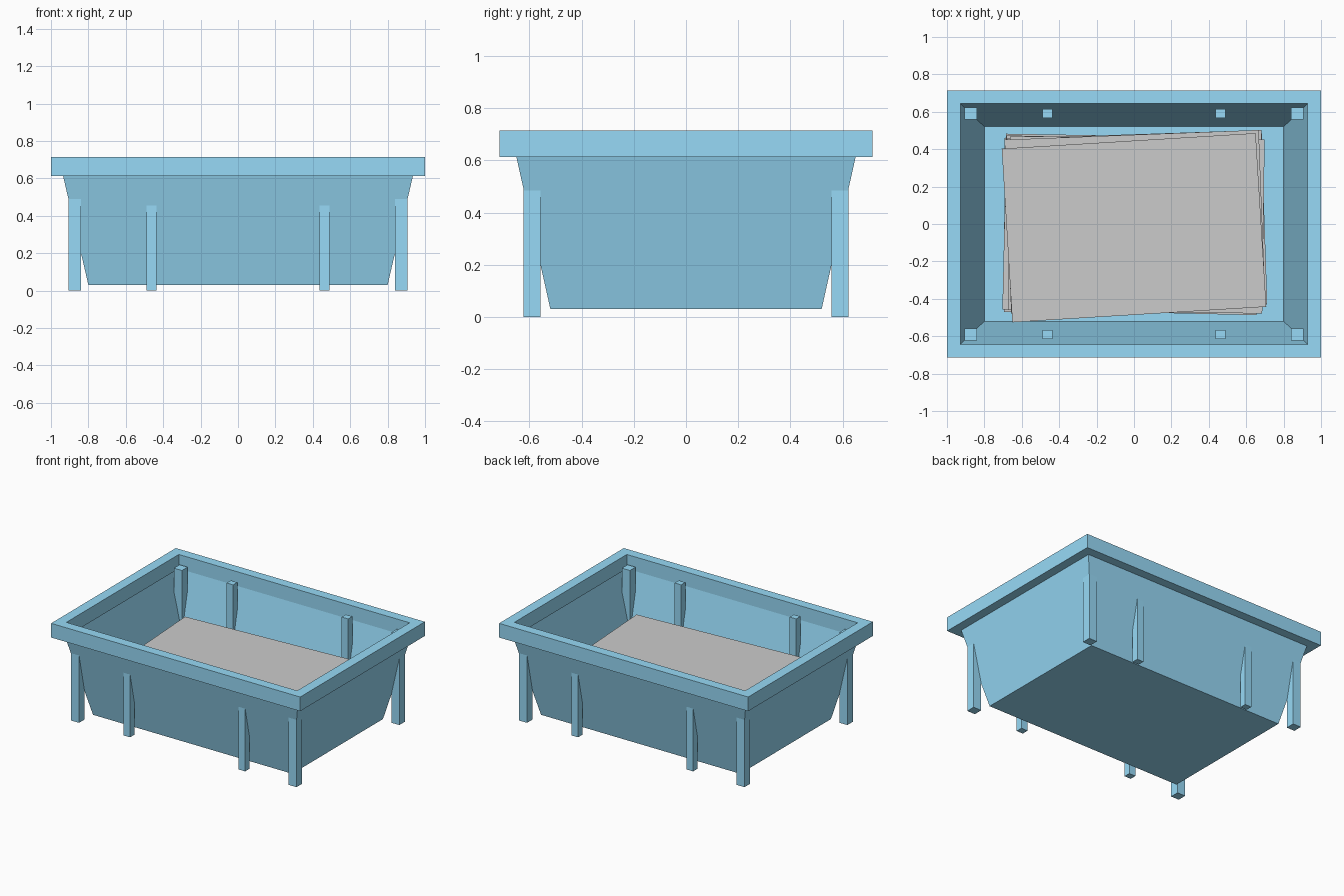
import bpy, bmesh, math, random
from mathutils import Matrix

if "Cube" in bpy.data.objects:
    bpy.data.objects.remove(bpy.data.objects["Cube"])

random.seed(4)
blue = bpy.data.materials.new("blue_plastic")
blue.diffuse_color = (0.31, 0.70, 0.93, 1)
blue.use_nodes = True
blue.node_tree.nodes["Principled BSDF"].inputs["Base Color"].default_value = blue.diffuse_color


def finish(name, bm, mat=None):
    me = bpy.data.meshes.new(name)
    bm.to_mesh(me)
    bm.free()
    if mat:
        me.materials.append(mat)
    ob = bpy.data.objects.new(name, me)
    bpy.context.collection.objects.link(ob)
    return ob


def ring(bm, hx, hy, z):
    return [bm.verts.new((sx * hx, sy * hy, z))
            for sx, sy in ((-1, -1), (1, -1), (1, 1), (-1, 1))]


def bridge(bm, a, b):
    for i in range(4):
        j = (i + 1) % 4
        bm.faces.new((a[i], a[j], b[j], b[i]))


def box(name, centre, size, angle=0, mat=None):
    bm = bmesh.new()
    m = (Matrix.Translation(centre) @ Matrix.Rotation(math.radians(angle), 4, 'Z')
         @ Matrix.Diagonal((*size, 1)))
    bmesh.ops.create_cube(bm, size=1, matrix=m)
    return finish(name, bm, mat)


# tapered thin-walled tub, open at the top
bm = bmesh.new()
floor = ring(bm, 0.80, 0.52, 0.03)
lip = ring(bm, 0.935, 0.65, 0.612)
bridge(bm, floor, lip)
bm.faces.new(floor[::-1])
finish("tub", bm, blue)

# square-section rim frame
bm = bmesh.new()
rings = [ring(bm, *p) for p in ((0.927, 0.645, 0.612), (1.0, 0.715, 0.612),
                                (1.0, 0.715, 0.715), (0.927, 0.645, 0.715))]
for i in range(4):
    bridge(bm, rings[i], rings[(i + 1) % 4])
finish("rim", bm, blue)

# posts that run through the sloping walls: four corners and two per long side
Z_POST = 0.655
for sx, side in ((-1, "left"), (1, "right")):
    for sy, end in ((-1, "front"), (1, "back")):
        box(f"corner_leg_{end}_{side}", (sx * 0.873, sy * 0.59, Z_POST / 2),
            (0.065, 0.065, Z_POST), mat=blue)
        box(f"middle_leg_{end}_{side}", (sx * 0.462, sy * 0.591, Z_POST / 2),
            (0.052, 0.048, Z_POST), mat=blue)

# untidy stack of paper slabs, the top one turned the most
N, z0, z1 = 9, 0.035, 0.415
t = (z1 - z0) / N
for i in range(N):
    if i == N - 1:
        x, y, a = 0.0, -0.02, 3.5
    else:
        x, y = random.uniform(-0.02, 0.02), random.uniform(-0.01, 0.02)
        a = random.uniform(-2.5, 3)
    box(f"paper_{i + 1}", (x, y, z0 + t * (i + 0.5)), (1.36, 0.93, t), a)
